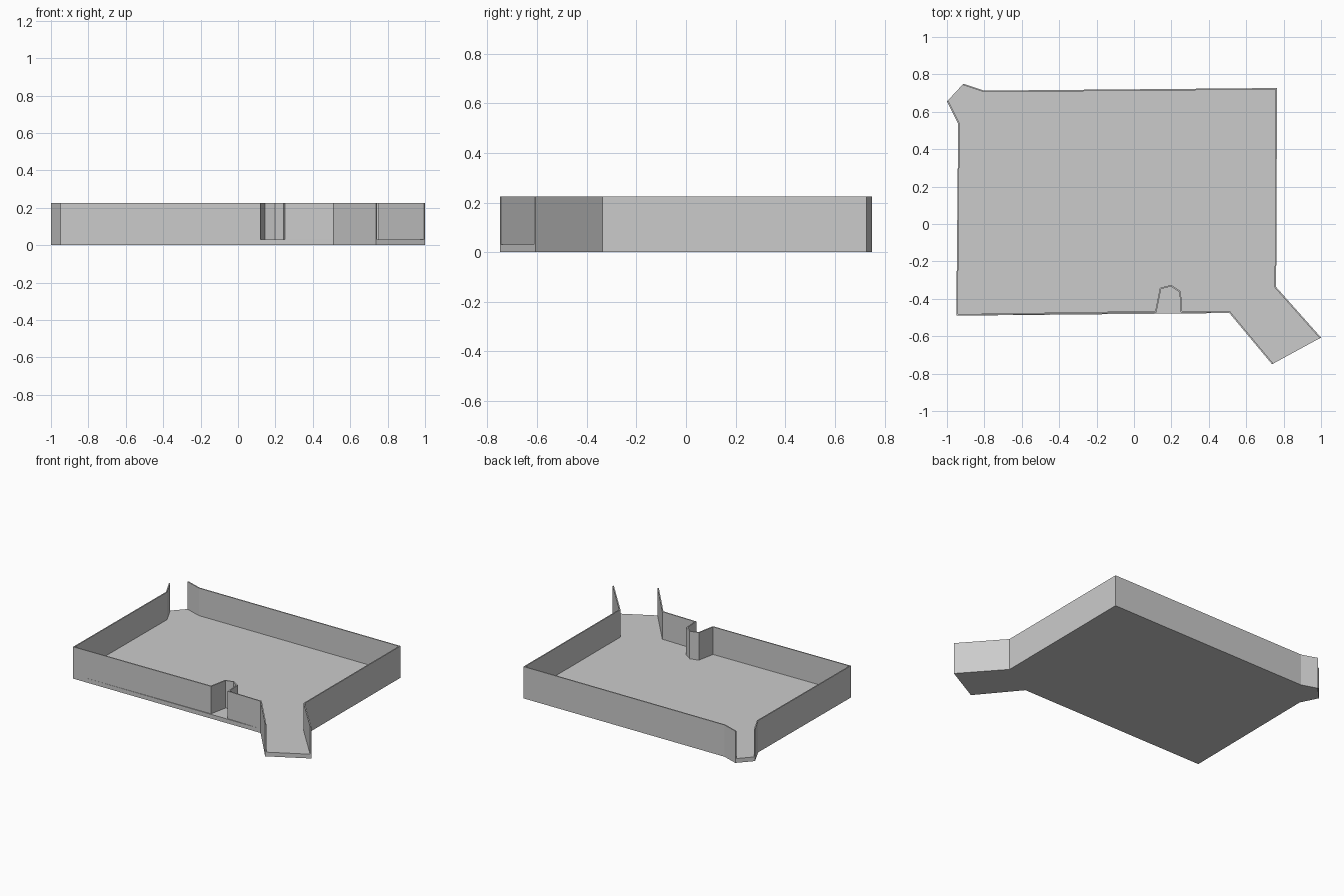
import bpy
from mathutils import Vector

if "Cube" in bpy.data.objects:
    bpy.data.objects.remove(bpy.data.objects["Cube"])

FLOOR_TOP, WALL_TOP, THICK = 0.03, 0.225, 0.008

# Outer wall runs, counter-clockwise, from one doorway to the other
back_run = [(1.0, -0.607), (0.76, -0.337), (0.765, 0.727), (-0.80, 0.713), (-0.912, 0.75)]
left_run = [(-1.0, 0.655), (-0.94, 0.535), (-0.95, -0.49)]
front_end = [(0.51, -0.476), (0.738, -0.75)]
alcove = [(0.12, -0.473), (0.145, -0.348), (0.197, -0.334), (0.243, -0.365), (0.25, -0.472)]


def prism(name, outline, z0, z1):
    """Closed solid from a counter-clockwise outline."""
    n = len(outline)
    verts = [(x, y, z) for z in (z0, z1) for x, y in outline]
    faces = [tuple(reversed(range(n))), tuple(range(n, 2 * n))]
    faces += [(i, (i + 1) % n, n + (i + 1) % n, n + i) for i in range(n)]
    mesh = bpy.data.meshes.new(name)
    mesh.from_pydata(verts, [], faces)
    obj = bpy.data.objects.new(name, mesh)
    bpy.context.collection.objects.link(obj)
    return obj


def inset(path, d):
    """Mitred copy of an open path, shifted to its left."""
    pts = [Vector(p) for p in path]
    normals = []
    for a, b in zip(pts, pts[1:]):
        t = (b - a).normalized()
        normals.append(Vector((-t.y, t.x)))
    result = []
    for i, p in enumerate(pts):
        n1, n2 = normals[max(i - 1, 0)], normals[min(i, len(normals) - 1)]
        result.append(tuple(p + (n1 + n2) * d / (1 + n1.dot(n2))))
    return result


def wall(name, path):
    prism(name, path + inset(path, THICK)[::-1], FLOOR_TOP, WALL_TOP)


# Floor slab, open at the two doorways
prism("floor", back_run + left_run + front_end, 0, FLOOR_TOP)

# Thin walls standing on the slab edge
wall("back_and_right_wall", back_run)
wall("left_and_front_wall", left_run + alcove + front_end)
